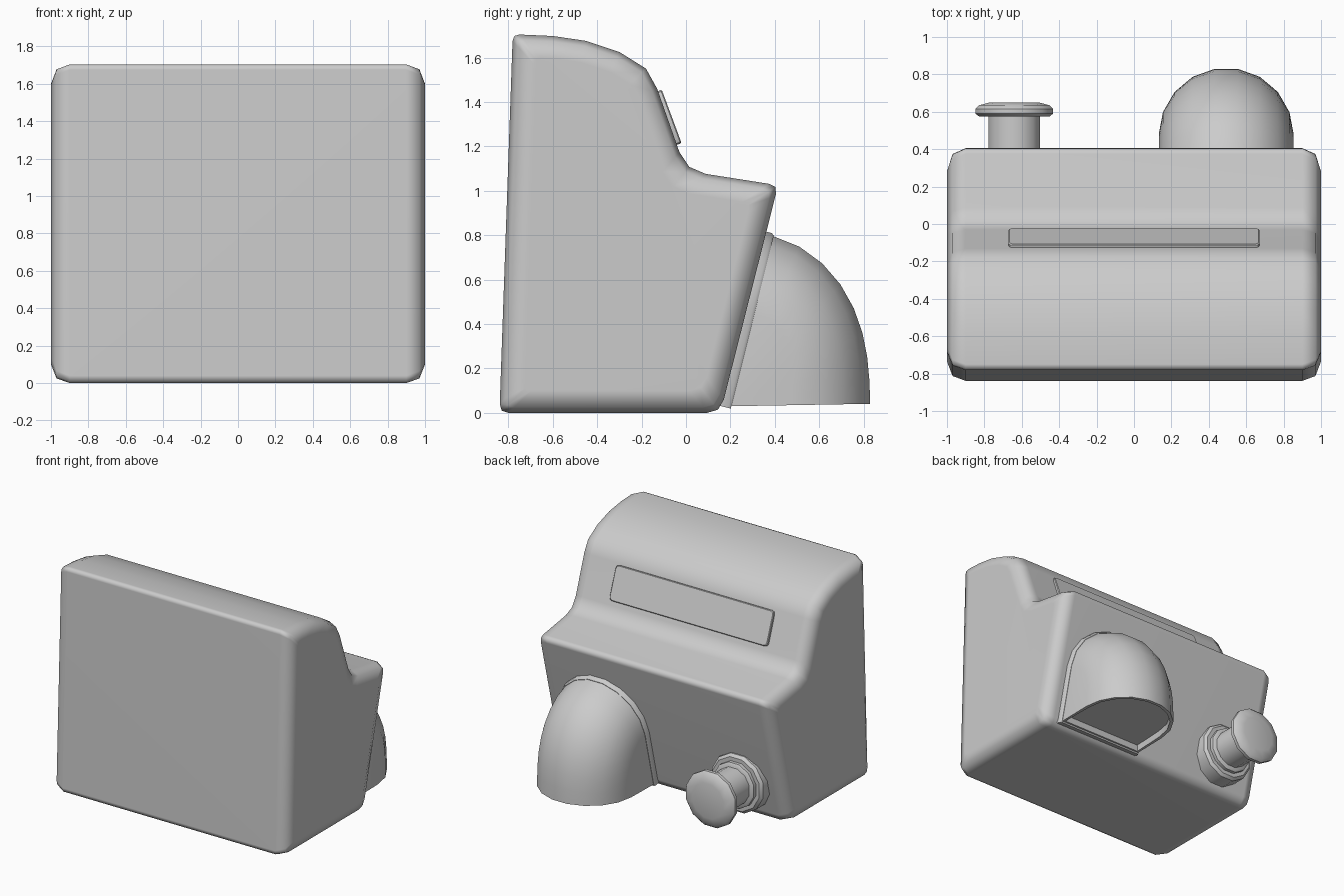
import bpy, bmesh
from math import sin, cos, pi, radians
from mathutils import Vector

if "Cube" in bpy.data.objects:
    bpy.data.objects.remove(bpy.data.objects["Cube"])

TILT = radians(76)          # slope of the back wall


def finish(bm, name, angle=40, weighted=False):
    bmesh.ops.remove_doubles(bm, verts=bm.verts, dist=0.0005)
    bmesh.ops.recalc_face_normals(bm, faces=bm.faces)
    mesh = bpy.data.meshes.new(name)
    bm.to_mesh(mesh)
    bm.free()
    ob = bpy.data.objects.new(name, mesh)
    bpy.context.collection.objects.link(ob)
    bpy.ops.object.select_all(action='DESELECT')
    bpy.context.view_layer.objects.active = ob
    ob.select_set(True)
    bpy.ops.object.shade_smooth_by_angle(angle=radians(angle))
    if weighted:
        mod = ob.modifiers.new("weighted_normals", 'WEIGHTED_NORMAL')
        mod.keep_sharp = True
    return ob


def loft(rings):
    """Skin equal-length closed rings and cap both ends."""
    bm = bmesh.new()
    vs = [[bm.verts.new(p) for p in r] for r in rings]
    n = len(vs[0])
    for a, b in zip(vs, vs[1:]):
        for i in range(n):
            j = (i + 1) % n
            bm.faces.new((a[i], a[j], b[j], b[i]))
    first, last = bm.faces.new(vs[0][::-1]), bm.faces.new(vs[-1])
    return bm, first, last


def inset(points, d):
    """Move a counter-clockwise outline inward by d, with mitred corners."""
    out = []
    for i, p in enumerate(points):
        e1 = (p - points[i - 1]).normalized()
        e2 = (points[(i + 1) % len(points)] - p).normalized()
        n1, n2 = Vector((-e1.y, e1.x)), Vector((-e2.y, e2.x))
        out.append(p + (n1 + n2) * d / (1 + n1.dot(n2)))
    return out


def round_corners(points, cuts):
    out = []
    for i, (p, c) in enumerate(zip(points, cuts)):
        if c == 0:
            out.append(p)
            continue
        a = p + (points[i - 1] - p).normalized() * c
        b = p + (points[(i + 1) % len(points)] - p).normalized() * c
        out += [a, (a + b + 2 * p) / 4, b]
    return out


# Body: side profile (y, z, corner rounding) lofted across with soft ends
profile = [(-0.84, 0, 0.04), (0.155, 0, 0.06), (0.415, 1.025, 0.04),
           (0.0, 1.09, 0.09), (-0.13, 1.46, 0), (-0.18, 1.55, 0),
           (-0.30, 1.625, 0), (-0.45, 1.675, 0), (-0.60, 1.697, 0),
           (-0.78, 1.705, 0.03)]
outline = [Vector(p[:2]) for p in profile]
cuts = [p[2] for p in profile]
rings = []
for x, d in ((-1, 0.1), (-0.97, 0.025), (-0.9, 0), (0.9, 0), (0.97, 0.025), (1, 0.1)):
    rings.append([(x, p.x, p.y) for p in round_corners(inset(outline, d), cuts)])
finish(loft(rings)[0], "body", 60, True)

# Label plate on the upper slope
low, high = Vector((0, -0.033, 1.21)), Vector((0, -0.122, 1.45))
up = (high - low).normalized()
out = Vector((0, up.z, -up.y))
h, w = (high - low).length, 0.67
corners = [Vector(p) for p in ((-w, 0), (w, 0), (w, h), (-w, h))]
rings = []
for d, off in ((0, -0.03), (0, 0.009), (0.005, 0.014)):
    pts = round_corners(inset(corners, d), [0.025] * 4)
    rings.append([low + Vector((p.x, 0, 0)) + up * p.y + out * off for p in pts])
finish(loft(rings)[0], "label_plate", 30)


# Hood: arch section swung from the back wall down to the opening
def arch(width, reach, base=0.0):
    top = reach - width
    arc = [(width * cos(pi * i / 9), top + width * sin(pi * i / 9)) for i in range(10)]
    return [(width, base)] + arc + [(-width, base)]


def place(section, theta, off=0.0):
    return [(0.493 + u, 0.2 + v * cos(theta) + off * sin(theta),
             0.03 + v * sin(theta) - off * cos(theta)) for u, v in section]


rings = []
for i in range(9):
    t = i / 8
    reach = 0.635 + 0.16 * t * t * (3 - 2 * t)
    rings.append(place(arch(0.36, reach), radians(1) + (TILT - radians(1)) * t))
bm, mouth, _ = loft(rings)
bmesh.ops.remove_doubles(bm, verts=bm.verts, dist=0.0005)
bmesh.ops.recalc_face_normals(bm, faces=bm.faces)
bmesh.ops.inset_individual(bm, faces=[mouth], thickness=0.025)
bmesh.ops.inset_individual(bm, faces=[mouth], thickness=0.002, depth=-0.05)
finish(bm, "hood", 40)

# Flange joining the hood to the wall
rings = [place(arch(0.36 + g, 0.795 + g, -0.01), TILT, off)
         for g, off in ((0.012, -0.06), (0.012, -0.008), (0.003, 0.004))]
finish(loft(rings)[0], "hood_flange", 40)


# Knob parts turned around a horizontal axis pointing backward
def lathe(name, prof, sides=12):
    rings = [[(-0.64 + r * cos(2 * pi * (i + 0.5) / sides), y,
               0.28 + r * sin(2 * pi * (i + 0.5) / sides)) for i in range(sides)]
             for r, y in prof]
    finish(loft(rings)[0], name, 40)


lathe("knob_collar", [(0.225, 0.12), (0.225, 0.29), (0.205, 0.31), (0.175, 0.31),
                      (0.175, 0.335), (0.16, 0.345)])
lathe("knob_stem", [(0.143, 0.2), (0.143, 0.59)])
lathe("knob_head", [(0.195, 0.575), (0.215, 0.59), (0.215, 0.615),
                    (0.195, 0.635), (0.135, 0.65)])
